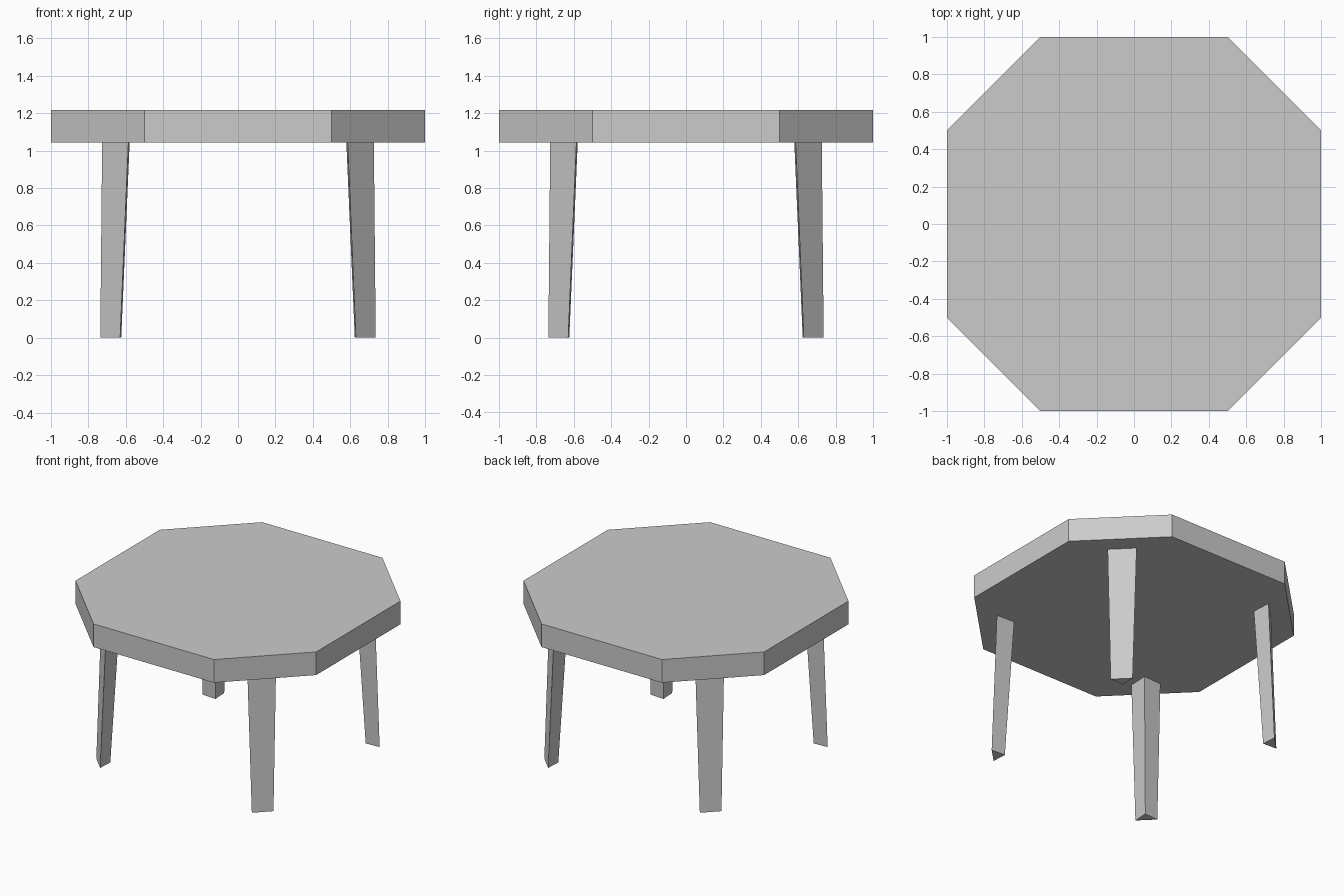
import bpy
import bmesh

if "Cube" in bpy.data.objects:
    bpy.data.objects.remove(bpy.data.objects["Cube"])


def prism(name, bottom, top, z0, z1):
    """Closed solid between two matching outlines."""
    bm = bmesh.new()
    low = [bm.verts.new((x, y, z0)) for x, y in bottom]
    high = [bm.verts.new((x, y, z1)) for x, y in top]
    bm.faces.new(low[::-1])
    bm.faces.new(high)
    n = len(low)
    for i in range(n):
        j = (i + 1) % n
        bm.faces.new((low[i], low[j], high[j], high[i]))
    bmesh.ops.recalc_face_normals(bm, faces=bm.faces)
    mesh = bpy.data.meshes.new(name)
    bm.to_mesh(mesh)
    bm.free()
    obj = bpy.data.objects.new(name, mesh)
    bpy.context.collection.objects.link(obj)
    return obj


UNDERSIDE, TOP = 1.043, 1.217

# Octagonal tabletop: a square with its corners cut off
octagon = [(1, -0.5), (1, 0.5), (0.5, 1), (-0.5, 1),
           (-1, 0.5), (-1, -0.5), (-0.5, -1), (0.5, -1)]
prism("tabletop", octagon, octagon, UNDERSIDE, TOP)


# Triangular legs: flat face outward, ridge toward the centre
def leg_section(sx, sy, outer, inner, ridge):
    return [(sx * x, sy * y) for x, y in
            ((outer, inner), (inner, outer), (ridge, ridge))]


for sy, end in ((-1, "front"), (1, "back")):
    for sx, side in ((-1, "left"), (1, "right")):
        prism(f"{end}_{side}_leg",
              leg_section(sx, sy, 0.736, 0.630, 0.624),
              leg_section(sx, sy, 0.726, 0.586, 0.579),
              0, UNDERSIDE)
